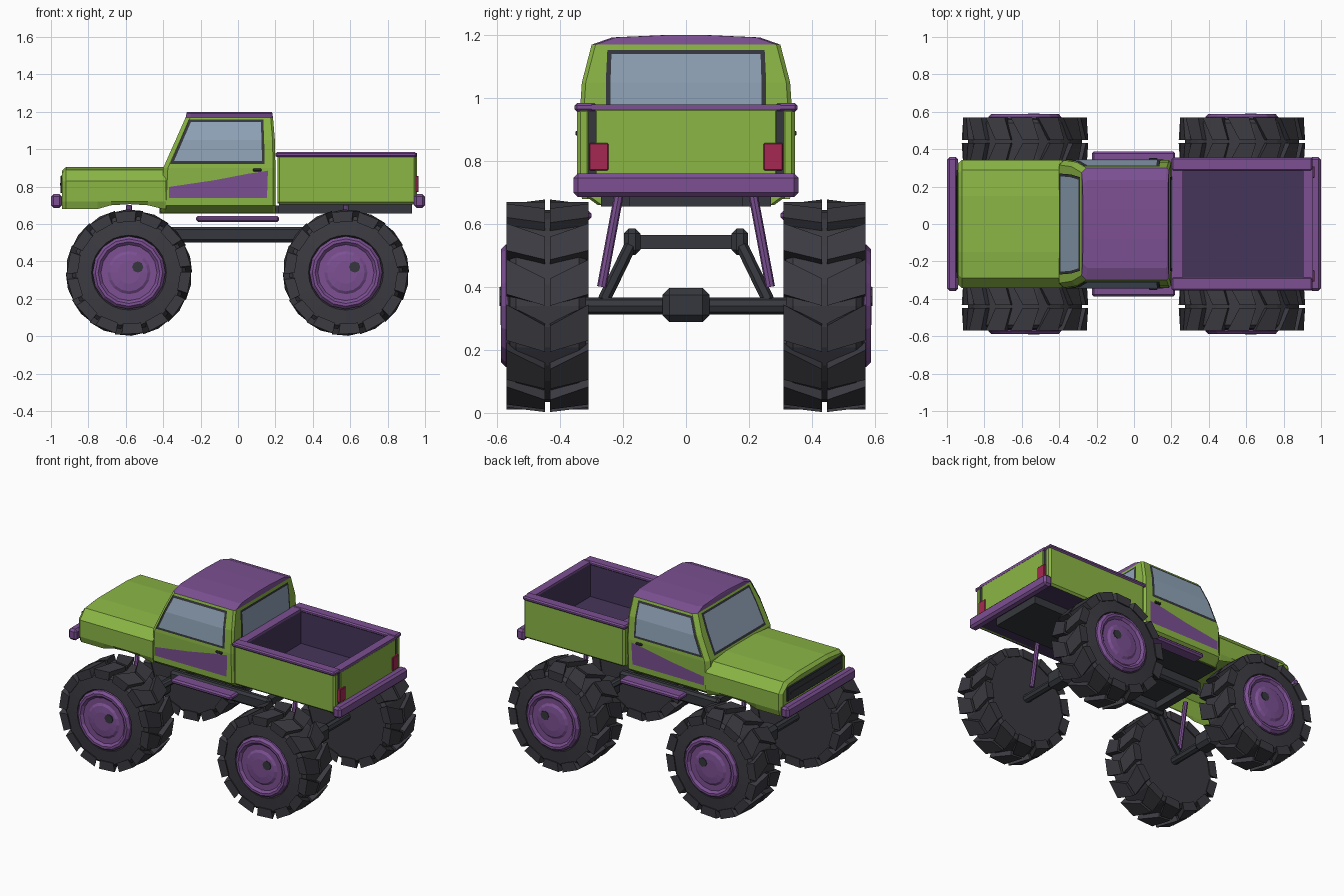
import bpy, bmesh, math
from mathutils import Vector, Matrix

if "Cube" in bpy.data.objects:
    bpy.data.objects.remove(bpy.data.objects["Cube"])


def mat(name, r, g, b):
    m = bpy.data.materials.new(name)
    m.diffuse_color = (r, g, b, 1)
    m.use_nodes = True
    m.node_tree.nodes["Principled BSDF"].inputs["Base Color"].default_value = m.diffuse_color
    return m


GREEN = mat("lime_green", .26, .47, .06)
PURPLE = mat("purple", .20, .08, .29)
LINER = mat("dark_purple", .06, .036, .105)
RUBBER = mat("tyre_dark", .043, .043, .053)
STEEL = mat("frame_dark", .036, .039, .047)
GLASS = mat("window_blue", .28, .37, .48)
RED = mat("tail_red", .38, .022, .085)


def finish(name, bm, *mats):
    bmesh.ops.recalc_face_normals(bm, faces=bm.faces)
    me = bpy.data.meshes.new(name)
    bm.to_mesh(me)
    bm.free()
    ob = bpy.data.objects.new(name, me)
    bpy.context.collection.objects.link(ob)
    for m in mats:
        me.materials.append(m)
    return ob


def mesh(name, verts, faces, *mats):
    bm = bmesh.new()
    vs = [bm.verts.new(v) for v in verts]
    for f in faces:
        bm.faces.new([vs[i] for i in f])
    return finish(name, bm, *mats)


def box(name, x, y, z, m, bevel=0.0):
    bm = bmesh.new()
    bmesh.ops.create_cube(bm, size=1)
    for v in bm.verts:
        v.co = [(a + b) / 2 + c * (b - a) for (a, b), c in zip((x, y, z), v.co)]
    if bevel:
        bmesh.ops.bevel(bm, geom=bm.edges[:], offset=bevel, segments=1, affect='EDGES')
    return finish(name, bm, m)


def rod(name, p, q, r, m, sides=8):
    p, q = Vector(p), Vector(q)
    bm = bmesh.new()
    bmesh.ops.create_cone(bm, cap_ends=True, segments=sides, radius1=r, radius2=r, depth=(q - p).length)
    rot = (q - p).to_track_quat('Z', 'Y').to_matrix().to_4x4()
    bmesh.ops.transform(bm, matrix=Matrix.Translation((p + q) / 2) @ rot, verts=bm.verts)
    return finish(name, bm, m)


def revolve(name, prof, cx, cz, s, n, m):
    """Spin (radius, y) points about the wheel axis; first and last radius are capped."""
    verts = [(cx + r * math.cos(2 * math.pi * i / n), s * y, cz + r * math.sin(2 * math.pi * i / n))
             for r, y in prof for i in range(n)]
    faces = [(k * n + i, k * n + (i + 1) % n, (k + 1) * n + (i + 1) % n, (k + 1) * n + i)
             for k in range(len(prof) - 1) for i in range(n)]
    last = (len(prof) - 1) * n
    faces += [tuple(range(n)), tuple(range(last, last + n))]
    return mesh(name, verts, faces, m)


# Wheels: tyre, chevron lugs, dished rim, hub cap
TYRE = [(.24, .318), (.285, .318), (.305, .34), (.305, .54), (.285, .56), (.20, .568), (.19, .55)]
RIM = [(.195, .54), (.195, .572), (.18, .588), (.165, .588), (.15, .574), (.115, .574),
       (.10, .584), (.06, .589)]
LUGS = 14
for cx, end in ((-.583, "front"), (.577, "rear")):
    for s, side in ((-1, "right"), (1, "left")):
        tag = end + "_" + side
        cz = .34
        revolve("tyre_" + tag, TYRE, cx, cz, s, 28, RUBBER)
        revolve("rim_" + tag, RIM, cx, cz, s, 16, PURPLE)
        rod("hub_cap_" + tag, (cx + .047, s * .565, cz + .03), (cx + .047, s * .592, cz + .03), .03, STEEL)
        verts, faces = [], []
        for k in range(LUGS):
            t = 2 * math.pi * k / LUGS
            for ya, yb, base in ((.448, .570, .275), (.432, .310, .275)):
                o = len(verts)
                # centre edge, then outer edge swept forward and down the sidewall
                for y, a, w, r0, r1 in ((ya, t, .26, .295, .338), (yb, t + .11, .35, base, .332)):
                    for r in (r0, r1):
                        for ang in (a, a + w):
                            verts.append((cx + r * math.cos(ang), s * y, cz + r * math.sin(ang)))
                faces += [tuple(o + i for i in f) for f in
                          ((0, 1, 3, 2), (4, 5, 7, 6), (2, 3, 7, 6), (0, 1, 5, 4), (0, 2, 6, 4), (1, 3, 7, 5))]
        mesh("tread_" + tag, verts, faces, RUBBER)

    # Axle, differential, links and shocks
    d = 1 if cx > 0 else -1
    rod("axle_" + end, (cx, -.32, .34), (cx, .32, .34), .027, STEEL)
    box("differential_" + end, (cx - .055, cx + .055), (-.075, .075), (.288, .397), STEEL, .022)
    box("cross_bar_" + end, (d * .32 - .025, d * .32 + .025), (-.15, .15), (.52, .565), STEEL)
    for s in (-1, 1):
        rod("link_" + end, (d * .33, s * .175, .535), (cx, s * .265, .35), .02, STEEL, 6)
        rod("shock_" + end, (cx, s * .268, .40), (cx, s * .212, .70), .015, PURPLE)

# Chassis and running boards
box("chassis_plate", (-.42, .22), (-.27, .27), (.655, .70), STEEL)
box("bed_subframe", (.22, .93), (-.18, .18), (.655, .71), STEEL)
for s in (-1, 1):
    y0, y1 = sorted((s * .145, s * .197))
    box("frame_rail", (-.37, .36), (y0, y1), (.502, .585), STEEL, .015)
    y0, y1 = sorted((s * .30, s * .388))
    box("running_board", (-.225, .22), (y0, y1), (.612, .643), PURPLE, .01)

# Hood: lofted open-bottom shell with shallow wheel arches; (x, bottom z, inset)
stations = [(-.94, .68, .018), (-.92, .68, 0), (-.75, .68, 0), (-.68, .70, 0), (-.58, .706, 0),
            (-.48, .70, 0), (-.40, .68, 0), (-.385, .68, 0)]
verts = []
for x, zb, i in stations:
    half = [(.33 - i, zb), (.343 - i, .72), (.343 - i, .83), (.29 - i, .89 - i), (.15, .904 - i)]
    verts += [(x, y, z) for y, z in half] + [(x, -y, z) for y, z in reversed(half)]
n = 10
faces = [(k * n + i, k * n + i + 1, (k + 1) * n + i + 1, (k + 1) * n + i)
         for k in range(len(stations) - 1) for i in range(n - 1)]
mesh("hood", verts, faces + [tuple(range(n))], GREEN)
box("grille", (-.95, -.938), (-.29, .29), (.765, .858), STEEL, .004)
box("grille_bar", (-.953, -.945), (-.26, .26), (.805, .818), RUBBER)

# Cab: stacked eight-sided rings (z, front x, back x, half width); roof faces purple
rings = [(.66, -.42, .20, .28), (.70, -.41, .20, .335), (.90, -.40, .20, .341), (1.05, -.333, .197, .331),
         (1.17, -.28, .187, .30), (1.193, -.275, .183, .235), (1.20, -.272, .181, .08)]
verts = []
for z, xf, xb, y in rings:
    c = .025
    verts += [(xf, y - c, z), (xf + c, y, z), (xb - c / 2, y, z), (xb, y - c / 2, z),
              (xb, -y + c / 2, z), (xb - c / 2, -y, z), (xf + c, -y, z), (xf, -y + c, z)]
n = 8
faces = [(k * n + i, k * n + (i + 1) % n, (k + 1) * n + (i + 1) % n, (k + 1) * n + i)
         for k in range(len(rings) - 1) for i in range(n)]
top = (len(rings) - 1) * n
cab = mesh("cab", verts, faces + [tuple(range(n)), tuple(range(top, top + n))], GREEN, PURPLE)
for p in cab.data.polygons:
    p.material_index = int(p.center.z > 1.172)


def ring_at(z, col):
    """Interpolate a cab ring value at height z."""
    for a, b in zip(rings, rings[1:]):
        if a[0] <= z <= b[0]:
            return a[col] + (b[col] - a[col]) * (z - a[0]) / (b[0] - a[0])


def strip(name, rows, place, m):
    """Sheet of quads from rows (z, left, right) laid on a cab surface."""
    verts = [place(u, z) for z, a, b in rows for u in (a, b)]
    mesh(name, verts, [(2 * i, 2 * i + 1, 2 * i + 3, 2 * i + 2) for i in range(len(rows) - 1)], m)


# Side windows, door flash and handle
for s in (-1, 1):
    def on_side(off):
        return lambda x, z: (x, s * (ring_at(z, 3) + off), z)
    strip("side_window_frame", [(.922, -.363, .142), (1.05, -.308, .14), (1.158, -.262, .135)],
          on_side(.004), STEEL)
    strip("side_window_glass", [(.937, -.342, .128), (1.05, -.293, .126), (1.145, -.252, .122)],
          on_side(.007), GLASS)
    flash = [(-.37, .74), (.155, .74), (.16, .885), (.05, .868), (-.12, .835), (-.37, .798)]
    mesh("door_flash", [on_side(.004)(x, z) for x, z in flash], [tuple(range(6))], PURPLE)
    y0, y1 = sorted((s * .335, s * .352))
    box("door_handle", (.08, .125), (y0, y1), (.882, .896), STEEL, .003)


# Windscreen and rear window
def on_front(off):
    return lambda y, z: (ring_at(z, 1) - off, y, z + off * .4)


def on_back(off):
    return lambda y, z: (ring_at(z, 2) + off, y, z)


strip("windscreen_frame", [(.915, -.27, .27), (1.05, -.265, .265), (1.16, -.25, .25)], on_front(.004), STEEL)
strip("windscreen_glass", [(.93, -.255, .255), (1.05, -.25, .25), (1.148, -.237, .237)], on_front(.007), GLASS)
strip("rear_window_frame", [(.91, -.255, .255), (1.05, -.255, .255), (1.153, -.25, .25)], on_back(.004), STEEL)
strip("rear_window_glass", [(.925, -.24, .24), (1.05, -.24, .24), (1.14, -.237, .237)], on_back(.007), GLASS)

# Cargo bed: walls, liner, rails
box("bed_floor", (.225, .94), (-.335, .335), (.705, .75), LINER)
box("bed_front_wall", (.21, .255), (-.335, .335), (.71, .97), GREEN)
box("bed_front_liner", (.25, .262), (-.295, .295), (.74, .965), LINER)
box("bed_rear_liner", (.903, .915), (-.295, .295), (.74, .965), LINER)
box("tailgate_surround", (.91, .948), (-.31, .31), (.71, .965), STEEL)
box("tailgate", (.93, .957), (-.288, .288), (.74, .965), GREEN, .004)
for s in (-1, 1):
    def span(a, b):
        return tuple(sorted((s * a, s * b)))
    box("bed_side", (.21, .952), span(.302, .347), (.705, .97), GREEN, .012)
    box("bed_side_liner", (.25, .91), span(.288, .304), (.74, .965), LINER)
    box("bed_side_rail", (.20, .955), span(.283, .355), (.958, .984), PURPLE, .008)
    box("tail_light", (.945, .966), span(.247, .308), (.77, .857), RED, .003)
box("bed_front_rail", (.20, .262), (-.30, .30), (.962, .98), PURPLE)
box("bed_rear_rail", (.903, .957), (-.30, .30), (.962, .98), PURPLE)

# Bumpers
box("rear_bumper", (.94, 1.0), (-.358, .358), (.686, .76), PURPLE, .014)
box("front_bumper", (-1.0, -.94), (-.358, .358), (.686, .76), PURPLE, .014)
